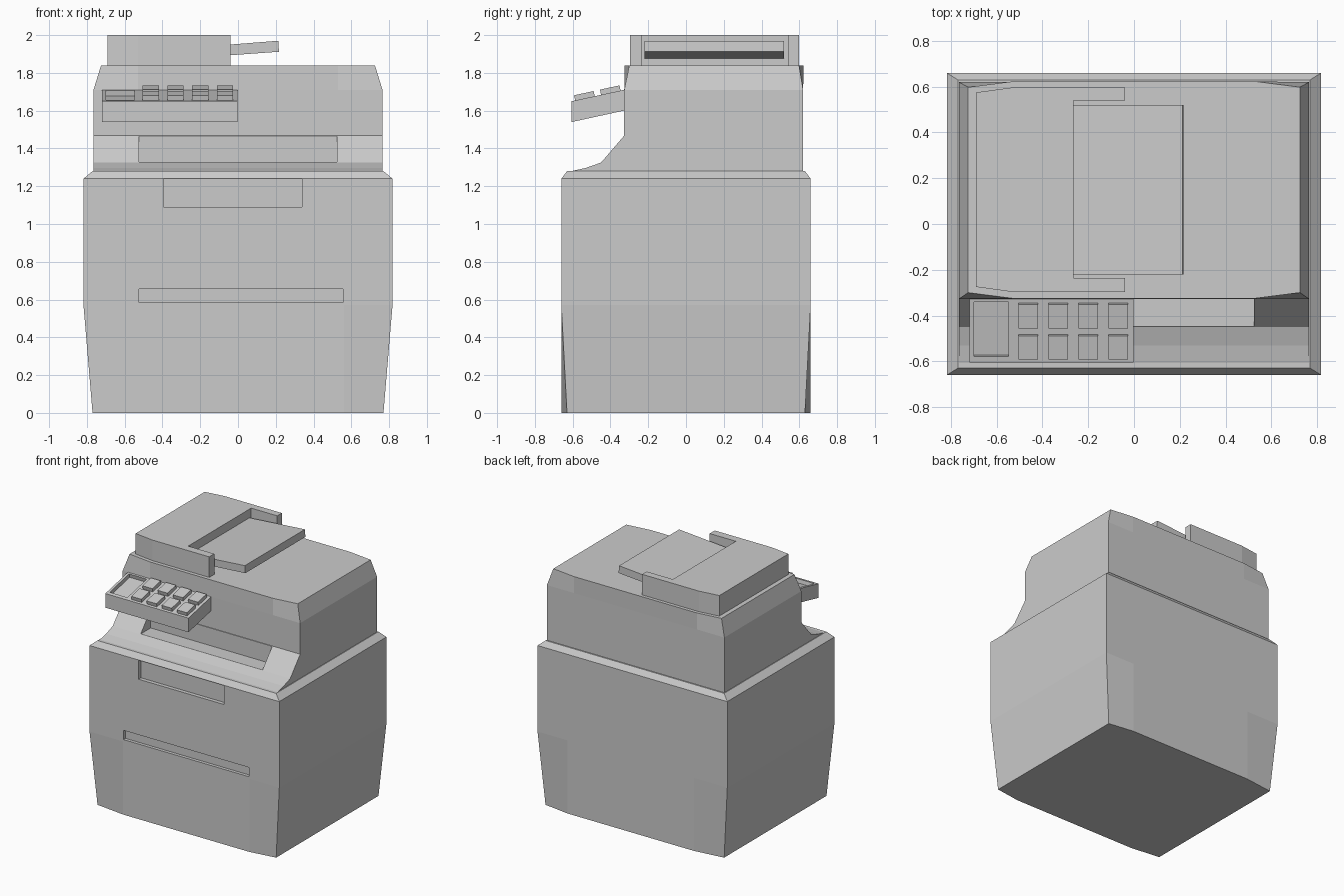
import bpy, bmesh, math
from mathutils import Matrix

if "Cube" in bpy.data.objects:
    bpy.data.objects.remove(bpy.data.objects["Cube"])


def loft(name, rings):
    # closed solid from stacked rings of equal point count
    bm = bmesh.new()
    loops = [[bm.verts.new(p) for p in r] for r in rings]
    n = len(rings[0])
    for a, b in zip(loops, loops[1:]):
        for i in range(n):
            j = (i + 1) % n
            bm.faces.new((a[i], a[j], b[j], b[i]))
    bm.faces.new(loops[0][::-1])
    bm.faces.new(loops[-1])
    bmesh.ops.recalc_face_normals(bm, faces=bm.faces)
    me = bpy.data.meshes.new(name)
    bm.to_mesh(me)
    bm.free()
    ob = bpy.data.objects.new(name, me)
    bpy.context.collection.objects.link(ob)
    return ob


def ring(z, x, front, back, pull=0.0, l=-0.53, r=0.53):
    # rectangle whose corners can be pulled in to give a bowed front and back
    f, b = front + pull, back - pull
    return [(-x, f, z), (l, front, z), (r, front, z), (x, f, z),
            (x, b, z), (r, back, z), (l, back, z), (-x, b, z)]


def box(name, x0, x1, y0, y1, z0, z1, tilt=0.0):
    cx, cy, cz = (x0 + x1) / 2, (y0 + y1) / 2, (z0 + z1) / 2
    hx, hy, hz = (x1 - x0) / 2, (y1 - y0) / 2, (z1 - z0) / 2
    ob = loft(name, [[(-hx, -hy, z), (hx, -hy, z), (hx, hy, z), (-hx, hy, z)]
                     for z in (-hz, hz)])
    ob.data.transform(Matrix.Translation((cx, cy, cz)) @ Matrix.Rotation(tilt, 4, 'X'))
    return ob


def cut(target, cutter):
    # subtract the cutter, keep the result, remove the cutter
    cutter.hide_render = True
    m = target.modifiers.new("cut", 'BOOLEAN')
    m.operation, m.solver, m.object = 'DIFFERENCE', 'EXACT', cutter
    bpy.context.view_layer.update()
    dg = bpy.context.evaluated_depsgraph_get()
    me = bpy.data.meshes.new_from_object(target.evaluated_get(dg))
    target.modifiers.clear()
    target.data = me
    bpy.data.objects.remove(cutter)


# Lower cabinet with drawer grips
cabinet = loft("cabinet", [
    ring(0, 0.77, -0.66, 0.66, 0.03, -0.53, 0.56),
    ring(0.57, 0.818, -0.66, 0.66, 0, -0.53, 0.56),
    ring(1.24, 0.818, -0.66, 0.66, 0, -0.53, 0.56),
    ring(1.28, 0.77, -0.63, 0.63, 0, -0.53, 0.56)])
cut(cabinet, box("grip_cutter", -0.395, 0.34, -0.75, -0.63, 1.09, 1.237))
cut(cabinet, box("drawer_slot_cutter", -0.525, 0.555, -0.75, -0.635, 0.585, 0.657))

# Scanner housing with swept front and paper exit
housing = loft("scanner_housing", [
    ring(1.275, 0.765, -0.63, 0.62),
    ring(1.297, 0.765, -0.53, 0.62),
    ring(1.325, 0.765, -0.45, 0.62),
    ring(1.468, 0.765, -0.327, 0.62),
    ring(1.71, 0.765, -0.327, 0.62),
    ring(1.84, 0.725, -0.325, 0.623, 0.025)])
cut(housing, box("paper_exit_cutter", -0.525, 0.525, -0.6, -0.325, 1.327, 1.466))

# Document feeder: C-shaped plan
plan = [(-0.69, -0.275), (-0.53, -0.297), (-0.04, -0.297), (-0.04, -0.235),
        (-0.265, -0.235), (-0.265, 0.54), (-0.04, 0.54), (-0.04, 0.597),
        (-0.53, 0.597), (-0.69, 0.575)]
loft("document_feeder", [[(x, y, z) for x, y in plan] for z in (1.835, 2.0)])

# Sloped feeder tray
tray = [(-0.27, 1.877), (0.217, 1.912), (0.213, 1.97), (-0.27, 1.932)]
loft("feeder_tray", [[(x, y, z) for x, z in tray] for y in (-0.22, 0.52)])

# Control panel with sunken screen
side = [(-0.605, 1.54), (-0.32, 1.602), (-0.32, 1.712), (-0.605, 1.65)]
panel = loft("control_panel", [[(x, y, z) for y, z in side] for x in (-0.72, -0.003)])
slope = math.atan(0.218)


def panel_z(y):
    return 1.65 + (y + 0.605) * 0.218


zs = panel_z(-0.46)
cut(panel, box("screen_cutter", -0.70, -0.548, -0.582, -0.338, zs - 0.03, zs + 0.03, slope))

# Two rows of buttons
for col in range(4):
    for row, y in enumerate((-0.535, -0.398)):
        x = -0.462 + col * 0.131
        z = panel_z(y)
        box(f"button_{row}_{col}", x - 0.043, x + 0.043, y - 0.053, y + 0.053,
            z - 0.028, z + 0.028, slope)
